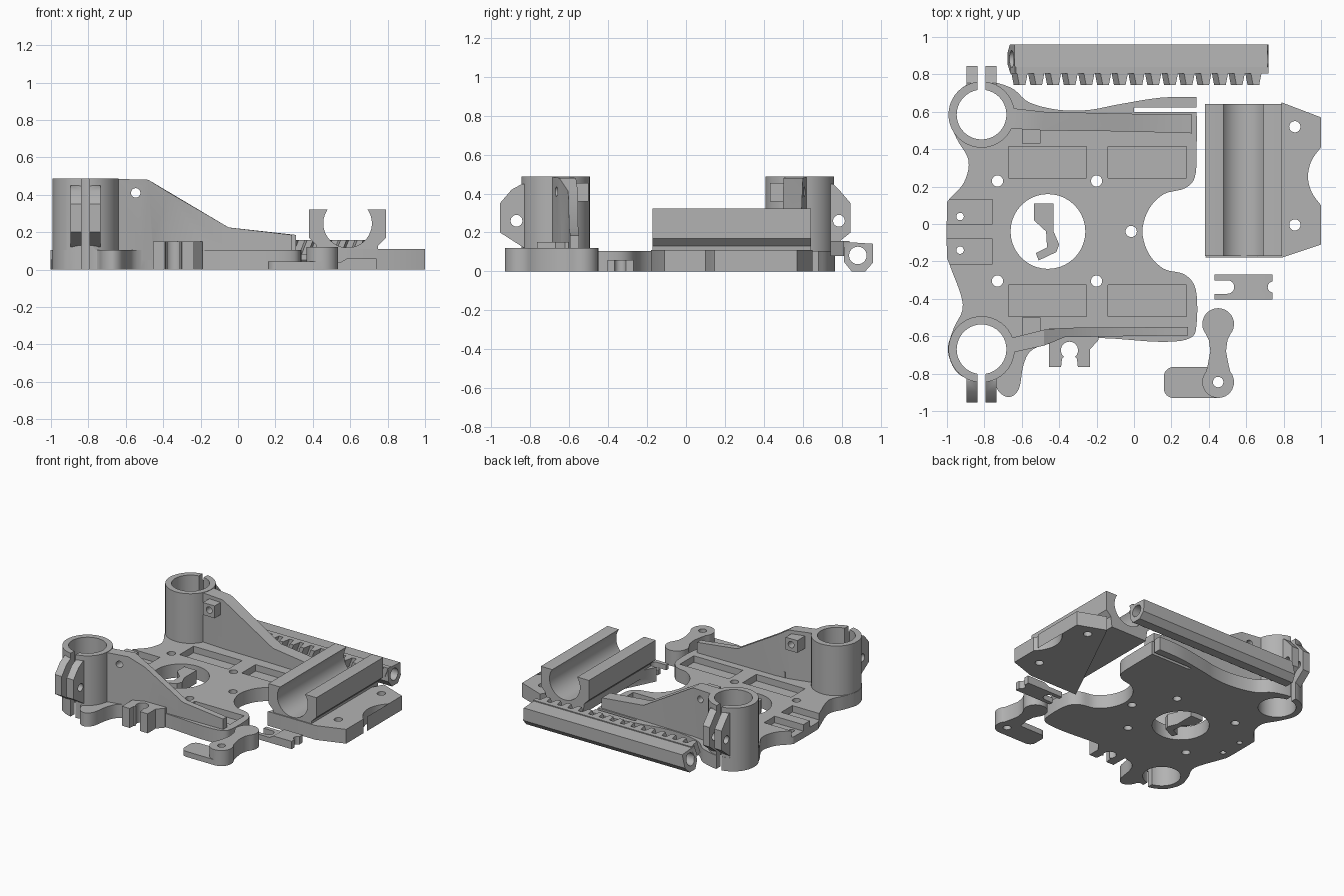
import bpy, bmesh, math
from mathutils import Vector

cube = bpy.data.objects.get("Cube")
if cube:
    bpy.data.objects.remove(cube)

grey = bpy.data.materials.new("plain grey")
grey.use_nodes = True
grey.diffuse_color = (0.45, 0.45, 0.45, 1)
grey.node_tree.nodes["Principled BSDF"].inputs["Base Color"].default_value = grey.diffuse_color


def loft(name, rings):
    """Solid skinned through rings of equal length."""
    bm = bmesh.new()
    loops = [[bm.verts.new(p) for p in ring] for ring in rings]
    n = len(loops[0])
    for a, b in zip(loops, loops[1:]):
        for i in range(n):
            j = (i + 1) % n
            bm.faces.new((a[i], a[j], b[j], b[i]))
    bm.faces.new(loops[0])
    bm.faces.new(loops[-1])
    bmesh.ops.recalc_face_normals(bm, faces=bm.faces)
    mesh = bpy.data.meshes.new(name)
    bm.to_mesh(mesh)
    bm.free()
    mesh.materials.append(grey)
    ob = bpy.data.objects.new(name, mesh)
    bpy.context.collection.objects.link(ob)
    return ob


def prism(pts, lo, hi, axis="Z", name="helper"):
    place = {"Z": lambda a, b, t: (a, b, t),
             "Y": lambda a, b, t: (a, t, b),
             "X": lambda a, b, t: (t, a, b)}[axis]
    return loft(name, [[place(a, b, t) for a, b in pts] for t in (lo, hi)])


def box(x0, x1, y0, y1, z0, z1):
    return prism([(x0, y0), (x1, y0), (x1, y1), (x0, y1)], z0, z1)


def arc(cx, cy, r, a0=0, a1=360, n=40):
    full = a1 - a0 == 360
    steps = n if full else n + 1
    return [(cx + r * math.cos(math.radians(a0 + (a1 - a0) * i / n)),
             cy + r * math.sin(math.radians(a0 + (a1 - a0) * i / n))) for i in range(steps)]


def rod(cx, cy, r, lo, hi, axis="Z"):
    return prism(arc(cx, cy, r), lo, hi, axis)


def spline(pts, steps=5):
    """Closed smooth outline; a repeated point makes a corner."""
    p, out = [Vector(q) for q in pts], []
    n = len(p)
    for i in range(n):
        a, b, c, d = p[i - 1], p[i], p[(i + 1) % n], p[(i + 2) % n]
        if (b - c).length < 1e-5:
            continue
        for k in range(steps):
            t = k / steps
            out.append(tuple(0.5 * (2 * b + (c - a) * t + (2 * a - 5 * b + 4 * c - d) * t ** 2
                                    + (3 * b - a - 3 * c + d) * t ** 3)))
    return out


def combine(ob, tools, op):
    bpy.context.view_layer.objects.active = ob
    for tool in tools:
        mod = ob.modifiers.new("combine", "BOOLEAN")
        mod.operation, mod.solver, mod.object = op, "EXACT", tool
        bpy.ops.object.modifier_apply(modifier=mod.name)
        bpy.data.objects.remove(tool)


def finish(ob):
    bpy.ops.object.select_all(action="DESELECT")
    ob.select_set(True)
    bpy.context.view_layer.objects.active = ob
    bpy.ops.object.shade_smooth_by_angle(angle=math.radians(30))


# Main plate with wavy edges
H = 0.105
outline = [(-.99, .58), (-.95, .46), (-.885, .34), (-.91, .22), (-.99, .13), (-1, .08), (-1, -.16),
           (-.985, -.22), (-.915, -.43), (-.965, -.56), (-.995, -.68), (-.94, -.8), (-.82, -.845),
           (-.755, -.84), (-.72, -.9), (-.665, -.925), (-.615, -.88), (-.59, -.75), (-.54, -.67),
           (-.4, -.63), (-.18, -.61), (.14, -.63), (.3, -.61), (.335, -.53), (.33, -.35), (.27, -.27),
           (.16, -.24), (.08, -.16), (.045, -.04), (.08, .08), (.16, .16), (.27, .19), (.325, .25),
           (.335, .4), (.335, .68), (.335, .68), (.14, .675), (-.08, .64), (-.24, .61), (-.4, .61),
           (-.56, .65), (-.66, .73), (-.82, .765), (-.94, .71)]
plate = prism(spline(outline), 0, H, name="carriage_plate")

# Clamp tubes with split lugs
TX = -0.815
tubes = ((-.67, -1, .285), (.585, 1, .26))
adds, cuts = [], []
for ty, s, reach in tubes:
    adds.append(rod(TX, ty, .177, 0, .488))
    lug = [(.1, .12), (.16, .12), (reach, .2), (reach, .35), (reach - .06, .42), (.17, .45), (.1, .45)]
    adds.append(prism([(ty + s * d, z) for d, z in lug], TX - .08, TX + .08, "X"))
    cuts.append(rod(TX, ty, .133, -.1, .6))
    y0, y1 = sorted((ty + s * .05, ty + s * .4))
    cuts.append(box(TX - .021, TX + .021, y0, y1, -.1, .6))
    cuts.append(rod(ty + s * .2, .26, .03, -1.1, -.6, "X"))

# Sloping gusset walls: x, inner y, outer y, top z
front_wall = [(-.66, -.61, -.69, .485), (-.48, -.565, -.65, .48), (-.37, -.555, -.605, .412),
              (-.05, -.553, -.6, .225), (.29, -.55, -.595, .185)]
back_wall = [(-.66, .51, .62, .485), (-.48, .5, .6, .48), (-.05, .495, .59, .225), (.31, .485, .585, .185)]
for wall in (front_wall, back_wall):
    adds.append(loft("helper", [[(x, a, .05), (x, b, .05), (x, b, z), (x, a, z)] for x, a, b, z in wall]))

# Nut holders on the inner wall faces
adds += [box(-.6, -.5, .43, .55, .36, .455), box(-.6, -.5, -.61, -.5, .36, .455)]
cuts.append(rod(-.547, .41, .025, -1, 1, "Y"))

# Fork on the front edge
fork = [(-.455, -.56), (-.455, -.765), (-.39, -.765), (-.385, -.72)]
fork += arc(-.345, -.675, .046, 230, -50, 16)
fork += [(-.305, -.72), (-.3, -.765), (-.235, -.765), (-.235, -.67), (-.19, -.62), (-.19, -.56)]
adds.append(prism(fork, 0, .15))

# Holes, pockets and slots
cuts.append(rod(-.46, -.04, .2, -.1, .2))
for x, y in ((-.73, .23), (-.2, .23), (-.015, -.04), (-.73, -.305), (-.2, -.305)):
    cuts.append(rod(x, y, .03, -.1, .2))
for x0, x1 in ((-.67, -.255), (-.14, .28)):
    for y0 in (.245, -.495):
        cuts.append(box(x0, x1, y0, y0 + .17, .055, .2))
for y0, y1, hole in ((0, .13, .04), (-.215, -.08, -.14)):
    cuts.append(box(-1.1, -.757, y0, y1, .055, .2))
    cuts.append(rod(-.93, hole, .02, -.1, .2))
cuts.append(box(0, .5, .598, .622, -.1, .2))
combine(plate, adds, "UNION")
combine(plate, cuts, "DIFFERENCE")
finish(plate)

# Motor-side base with an open round trough
base = [(.38, .65), (.38, -.18), (.79, -.18), (1, -.11), (1, .1)]
base += spline([(1, .1), (1, .1), (.95, .17), (.93, .255), (.95, .34), (1, .41), (1, .41)])[1:30]
base = [p for p in base if p[0] <= 1.0001 and p[1] < .41] + [(1, .41), (1, .57), (.79, .65)]
holder = prism(base, 0, .11, name="trough_base")
profile = [(.43, .05), (.42, .13), (.38, .17), (.38, .322), (.478, .322)]
profile += arc(.586, .247, .13, 145, 395, 32)
profile += [(.694, .322), (.79, .322), (.79, .17), (.75, .13), (.74, .05)]
combine(holder, [prism(profile, -.172, .642, "Y")], "UNION")
combine(holder, [rod(.86, y, .03, -.1, .2) for y in (.52, -.005)], "DIFFERENCE")
finish(holder)

# Rack with slanted teeth and a lengthwise bore
section = [(.81, .05), (.85, 0), (.92, 0), (.96, .045), (.96, .142), (.81, .152)]
rack = loft("toothed_rack", [[(x + k * z, y, z) for y, z in section]
                             for x, k in ((-.675, .25), (.72, -.05))])
comb = [(.7, .84), (-.65, .84), (-.65, .805)]
for i in range(15):
    c = -.615 + i * .0893
    comb += [(c - .028, .805), (c - .016, .742), (c + .016, .742), (c + .028, .805)]
comb.append((.7, .805))
teeth = loft("helper", [[(x + dx, y, z) for x, y in comb] for dx, z in ((-.012, .08), (.018, .157))])
combine(rack, [teeth], "UNION")
combine(rack, [rod(.882, .082, .045, -1, 1, "X")], "DIFFERENCE")
finish(rack)

# Lever with a flat foot
body = arc(.45, -.535, .085, -40, 220, 20) + [(.4, -.62), (.408, -.68), (.395, -.75)]
body += arc(.45, -.845, .085, 140, 400, 20) + [(.505, -.75), (.492, -.68), (.5, -.62)]
lever = prism(body, 0, .12, name="lever")
foot = arc(.21, -.88, .05, 180, 270, 8) + [(.45, -.93), (.45, -.765)] + arc(.21, -.815, .05, 90, 180, 8)
combine(lever, [prism(foot, 0, .042)], "UNION")
combine(lever, [rod(.45, -.845, .028, -.1, .2)], "DIFFERENCE")
finish(lever)

# Small clip, notched at both ends
clip = prism([(.43, 0), (.74, 0), (.74, .06), (.585, .06), (.55, .04), (.43, .04)],
             -.403, -.27, "Y", name="small_clip")
combine(clip, [rod(.5, -.337, .036, -.1, .2), box(.4, .5, -.373, -.301, -.1, .2),
               rod(.745, -.337, .03, -.1, .2)], "DIFFERENCE")
finish(clip)

# Loose bent latch inside the round opening
latch = [(-.535, .11), (-.43, .11), (-.43, -.04), (-.4, -.11), (-.415, -.15), (-.51, -.195),
         (-.525, -.155), (-.465, -.125), (-.47, -.04), (-.535, .02)]
finish(prism(latch, 0, .1, name="bent_latch"))
